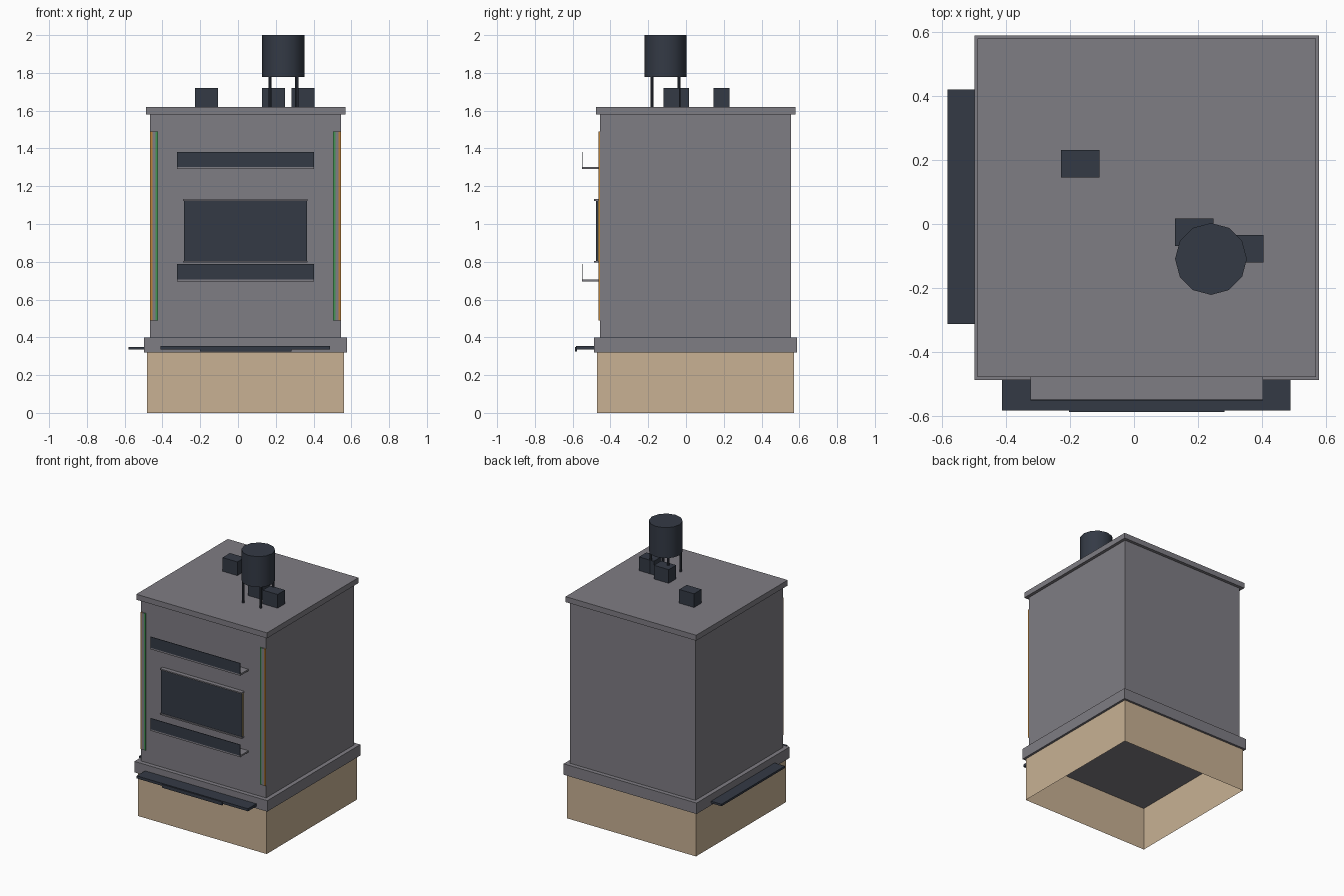
import bpy, bmesh, math

cube = bpy.data.objects.get("Cube")
if cube:
    bpy.data.objects.remove(cube, do_unlink=True)

CX, CY = 0.04, 0.051      # centre of the cabin
FRONT = CY - 0.506        # front wall plane


def material(name, rgb):
    m = bpy.data.materials.new(name)
    m.use_nodes = True
    m.diffuse_color = (*rgb, 1)
    m.node_tree.nodes["Principled BSDF"].inputs["Base Color"].default_value = (*rgb, 1)
    return m


GREY = material("warm grey", (0.212, 0.205, 0.23))
TAN = material("tan", (0.58, 0.44, 0.295))
DARK = material("dark slate", (0.034, 0.042, 0.06))
GREEN = material("green", (0.06, 0.3, 0.09))
ORANGE = material("orange", (0.5, 0.22, 0.04))
YELLOW = material("amber", (0.6, 0.42, 0.12))


def finish(name, bm, mat):
    mesh = bpy.data.meshes.new(name)
    bm.to_mesh(mesh)
    bm.free()
    mesh.materials.append(mat)
    ob = bpy.data.objects.new(name, mesh)
    bpy.context.collection.objects.link(ob)
    return ob


def box(name, x, y, z, mat, open_bottom_top=False):
    """Box given by its (min, max) range on each axis."""
    bm = bmesh.new()
    bmesh.ops.create_cube(bm, size=1)
    for v in bm.verts:
        v.co = [r[0] + (c + 0.5) * (r[1] - r[0]) for c, r in zip(v.co, (x, y, z))]
    if open_bottom_top:
        bm.normal_update()
        caps = [f for f in bm.faces if abs(f.normal.z) > 0.5]
        bmesh.ops.delete(bm, geom=caps, context='FACES')
    return finish(name, bm, mat)


def square(name, half, z, mat, **kw):
    """Square block centred on the cabin."""
    return box(name, (CX - half, CX + half), (CY - half, CY + half), z, mat, **kw)


def cylinder(name, x, y, z, radius, sides, mat):
    bm = bmesh.new()
    bmesh.ops.create_cone(bm, cap_ends=True, segments=sides, radius1=radius,
                          radius2=radius, depth=z[1] - z[0])
    bmesh.ops.translate(bm, verts=bm.verts, vec=(x, y, sum(z) / 2))
    ob = finish(name, bm, mat)
    bpy.ops.object.select_all(action='DESELECT')
    ob.select_set(True)
    bpy.context.view_layer.objects.active = ob
    bpy.ops.object.shade_smooth_by_angle(angle=math.radians(40))
    return ob


# Main stack: hollow plinth, floor slab, walls, roof
square("plinth", 0.521, (0, 0.32), TAN, open_bottom_top=True)
square("floor_slab", 0.537, (0.32, 0.4), GREY)
square("walls", 0.506, (0.4, 1.58), GREY)
square("roof", 0.528, (1.58, 1.62), GREY)

# Sign shelves with an upright front board
for name, z in (("upper", 1.29), ("lower", 0.695)):
    span = (-0.323, 0.403)
    box(name + "_shelf", span, (-0.55, FRONT), (z, z + 0.012), GREY)
    box(name + "_board", span, (-0.551, -0.547), (z + 0.012, z + 0.092), DARK)

# Window: pane, lit backing, sill and lintel
box("window_backing", (-0.287, 0.365), (FRONT - 0.012, FRONT), (0.805, 1.123), YELLOW)
box("window_pane", (-0.287, 0.365), (-0.477, FRONT - 0.012), (0.805, 1.123), DARK)
for name, z in (("window_sill", 0.796), ("window_lintel", 1.123)):
    box(name, (-0.291, 0.369), (-0.486, FRONT), (z, z + 0.009), GREY)

# Corner light strips, mirrored about the cabin centre
for side, label in ((-1, "right"), (1, "left")):
    for name, inner, outer, mat in (("green_strip", 0.463, 0.476, GREEN),
                                    ("strip_spacer", 0.476, 0.493, GREY),
                                    ("orange_strip", 0.493, 0.505, ORANGE)):
        xs = sorted((CX + side * inner, CX + side * outer))
        box(label + "_" + name, xs, (FRONT - 0.009, FRONT), (0.49, 1.49), mat)

# Ledges at floor level
slab_edge = CX - 0.537
box("front_ledge", (-0.411, 0.488), (-0.582, CY - 0.537), (0.335, 0.354), DARK)
box("front_ledge_lip", (-0.202, 0.282), (-0.587, -0.578), (0.325, 0.35), DARK)
box("side_ledge", (-0.581, slab_edge), (-0.312, 0.42), (0.335, 0.35), DARK)

# Roof units
for i, (x, y) in enumerate(((-0.167, 0.188), (0.188, -0.026), (0.344, -0.077))):
    box(f"roof_unit_{i + 1}", (x - 0.06, x + 0.06), (y - 0.043, y + 0.043),
        (1.62, 1.72), DARK)

# Water tank on four legs
TX, TY = 0.24, -0.109
cylinder("tank", TX, TY, (1.777, 2.0), 0.112, 12, DARK)
for sx in (-1, 1):
    for sy in (-1, 1):
        cylinder("tank_leg", TX + sx * 0.071, TY + sy * 0.071, (1.62, 1.78),
                 0.008, 8, DARK)
